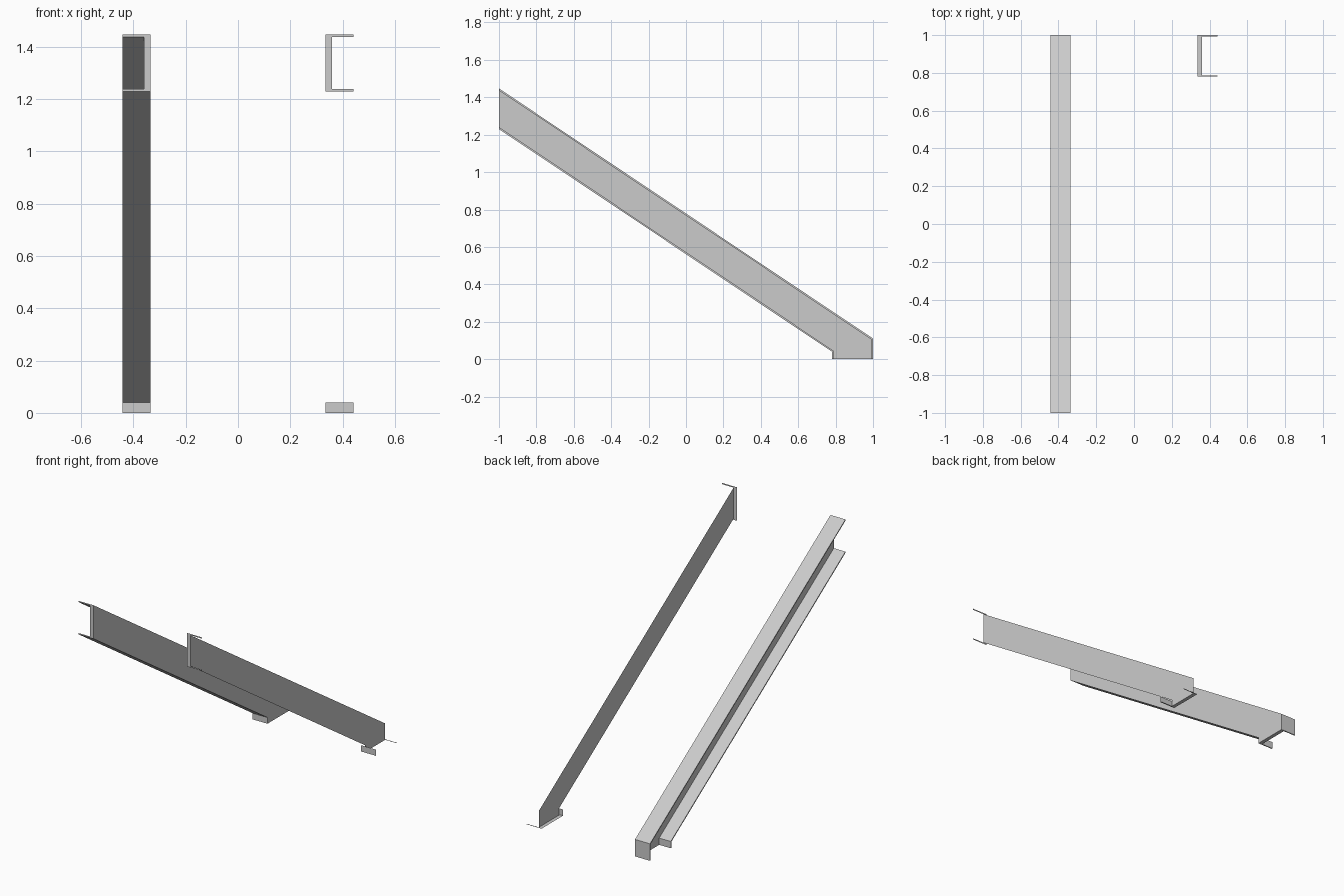
import bpy, bmesh, math

if "Cube" in bpy.data.objects:
    bpy.data.objects.remove(bpy.data.objects["Cube"])

X_WEB, X_INNER, X_TIP = 0.335, 0.359, 0.442   # web back, web inner face, flange tip
T = 0.007                                     # flange thickness
SLOPE = (1.447 - 0.11) / 2
TV = T * math.hypot(1, SLOPE)                 # flange thickness measured vertically

# Stations along the stringer: (top outer, top inner, bottom inner, bottom outer) as (y, z)
STATIONS = [
    [(-1, 1.447), (-1, 1.447 - TV), (-1, 1.23 + TV), (-1, 1.23)],
    [(1, 0.11), (1 - T, 0.11 - TV + SLOPE * T),
     (0.78 + T, 0.04 + TV - SLOPE * T), (0.78, 0.04)],
    [(1, 0), (1 - T, 0), (0.78 + T, 0), (0.78, 0)],
]


def c_section(side, station):
    to, ti, bi, bo = station
    loop = [(X_WEB, to), (X_TIP, to), (X_TIP, ti), (X_INNER, ti),
            (X_INNER, bi), (X_TIP, bi), (X_TIP, bo), (X_WEB, bo)]
    return [(side * x, y, z) for x, (y, z) in loop]


def stringer(name, side, keep=lambda span, edge: True):
    """Loft the C section through the stations, keeping the chosen side faces."""
    bm = bmesh.new()
    rings = [[bm.verts.new(p) for p in c_section(side, s)] for s in STATIONS]
    for span in range(2):
        a, b = rings[span], rings[span + 1]
        for i in range(8):
            if keep(span, i):
                j = (i + 1) % 8
                bm.faces.new((a[i], a[j], b[j], b[i]))
    # End caps: two flange strips and the web strip
    for ring in (rings[0], rings[-1]):
        bm.faces.new(ring)
    bmesh.ops.delete(bm, geom=[v for v in bm.verts if not v.link_faces], context='VERTS')
    bmesh.ops.recalc_face_normals(bm, faces=bm.faces)
    mesh = bpy.data.meshes.new(name)
    bm.to_mesh(mesh)
    bm.free()
    obj = bpy.data.objects.new(name, mesh)
    bpy.context.collection.objects.link(obj)
    return obj


# Left channel is a complete solid
stringer("left_stringer", -1)

# Right channel is an open shell: inner web face, end caps and the toe plate
stringer("right_stringer", 1, lambda span, edge: edge == 3 or (span == 1 and edge == 6))
